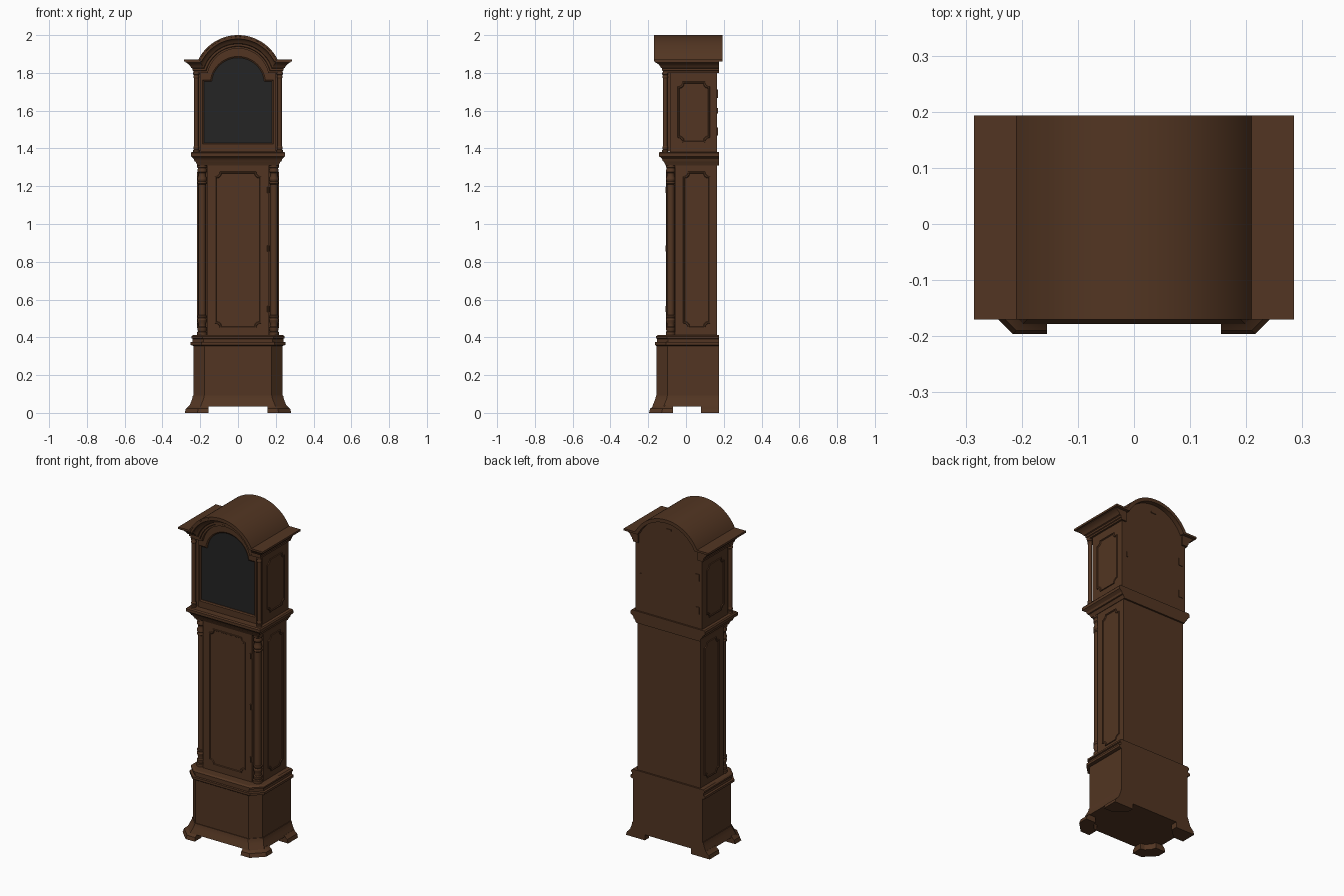
import bpy, bmesh, math

if "Cube" in bpy.data.objects:
    bpy.data.objects.remove(bpy.data.objects["Cube"])

def material(name, rgb):
    m = bpy.data.materials.new(name)
    m.diffuse_color = (*rgb, 1)
    m.use_nodes = True
    m.node_tree.nodes["Principled BSDF"].inputs["Base Color"].default_value = m.diffuse_color
    return m

WOOD = material("brown wood", (0.085, 0.036, 0.016))
GLASS = material("dark glass", (0.018, 0.018, 0.018))

def skin(name, rings, mat=WOOD):
    """Closed solid from a list of matching closed rings, capped at both ends."""
    bm = bmesh.new()
    rows = [[bm.verts.new(p) for p in r] for r in rings]
    n = len(rows[0])
    for a, b in zip(rows, rows[1:]):
        for i in range(n):
            j = (i + 1) % n
            bm.faces.new((a[i], a[j], b[j], b[i]))
    bm.faces.new(rows[0][::-1])
    bm.faces.new(rows[-1])
    bmesh.ops.recalc_face_normals(bm, faces=bm.faces)
    me = bpy.data.meshes.new(name)
    bm.to_mesh(me)
    bm.free()
    me.materials.append(mat)
    ob = bpy.data.objects.new(name, me)
    bpy.context.collection.objects.link(ob)
    bpy.ops.object.select_all(action='DESELECT')
    bpy.context.view_layer.objects.active = ob
    ob.select_set(True)
    bpy.ops.object.shade_smooth_by_angle(angle=math.radians(28))
    return ob

def box(name, x0, x1, y0, y1, z0, z1, mat=WOOD):
    return skin(name, [[(x0, y0, z), (x1, y0, z), (x1, y1, z), (x0, y1, z)] for z in (z0, z1)], mat)

def lathe(name, cx, cy, prof, n=24):
    return skin(name, [[(cx + r * math.cos(i * math.tau / n), cy + r * math.sin(i * math.tau / n), z)
                        for i in range(n)] for r, z in prof])

def tier(name, levels, c, yb):
    """Stacked outline with chamfered front corners; levels are (z, half width, front y)."""
    rings = []
    for z, w, f in levels:
        if c:
            pts = [(w, yb), (w, f + c), (w - c, f), (c - w, f), (-w, f + c), (-w, yb)]
        else:
            pts = [(w, yb), (w, f), (-w, f), (-w, yb)]
        rings.append([(x, y, z) for x, y in pts])
    return skin(name, rings)

def arc(r, z, cz, n=36):
    """Points of an arch from left to right, starting at height z."""
    a = math.asin((z - cz) / r)
    return [(r * math.cos(t), cz + r * math.sin(t))
            for t in (math.pi - a - (math.pi - 2 * a) * i / n for i in range(n + 1))]

def arch_shape(w, z0, zs, r, cz):
    return [(-w, z0), (-w, zs)] + arc(r, zs, cz) + [(w, zs), (w, z0)]

def at_y(pts, y):
    return [(x, y, z) for x, z in pts]

def notched(w, h, r, n=6):
    """Rectangle with scooped corners."""
    out = []
    for sx, sy, a0 in ((1, 1, 270), (-1, 1, 0), (-1, -1, 90), (1, -1, 180)):
        for i in range(n + 1):
            a = math.radians(a0 - 90 * i / n)
            out.append((sx * w + r * math.cos(a), sy * h + r * math.sin(a)))
    return out

def panel(name, w, h, place):
    rings = [notched(w - i, h - i, 0.026) for i in (0, 0.002, 0.007, 0.010)]
    skin(name, [[place(u, v, d) for u, v in r] for r, d in zip(rings, (-0.003, 0.005, 0.005, 0.001))])

# Plinth: flared skirt, box and cap moulding with chamfered corners
tier("plinth_skirt", [(0.034, 0.258, -0.178), (0.05, 0.252, -0.172), (0.065, 0.246, -0.166),
                      (0.08, 0.241, -0.161), (0.092, 0.239, -0.159)], 0.06, 0.175)
tier("plinth_box", [(0.08, 0.235, -0.155), (0.365, 0.235, -0.155)], 0.057, 0.175)
tier("plinth_cap", [(0.355, 0.238, -0.157), (0.36, 0.252, -0.163), (0.374, 0.252, -0.163), (0.376, 0.24, -0.153),
                    (0.392, 0.24, -0.153), (0.395, 0.247, -0.159), (0.405, 0.247, -0.159), (0.412, 0.238, -0.15)],
     0.058, 0.175)

# Bracket feet
for s, side in ((-1, "left"), (1, "right")):
    front, back = [], []
    for z, w in ((0, 0.282), (0.022, 0.276), (0.03, 0.266), (0.042, 0.256)):
        f, c = 0.086 - w, 0.066
        front.append([(s * x, y, z) for x, y in ((0.155, f), (w - c, f), (w, f + c), (w, -0.07),
                                                 (0.215, -0.07), (0.205, -0.10), (0.18, -0.125), (0.155, -0.13))])
        back.append([(s * x, y, z) for x, y in ((0.155, 0.175), (0.155, 0.135), (0.215, 0.08), (w, 0.08), (w, 0.175))])
    skin("front_foot_" + side, front)
    skin("back_foot_" + side, back)

# Waist with recessed front corners, and its panels
half = [(0.212, 0.165), (0.212, -0.058), (0.165, -0.058), (0.165, -0.102)]
outline = half + [(-x, y) for x, y in half[::-1]]
skin("waist_body", [[(x, y, z) for x, y in outline] for z in (0.40, 1.32)])
panel("waist_door_panel", 0.123, 0.415, lambda u, v, d: (u, -0.102 - d, 0.863 + v))
for s, side in ((-1, "left"), (1, "right")):
    panel("waist_panel_" + side, 0.072, 0.415, lambda u, v, d: (s * (0.212 + d), 0.056 + u, 0.863 + v))
    panel("hood_panel_" + side, 0.086, 0.162, lambda u, v, d: (s * (0.225 + d), 0.041 + u, 1.592 + v))

# Turned columns on waist and hood
half_prof = [(0.026, 0), (0.026, 0.018), (0.021, 0.022), (0.025, 0.032), (0.025, 0.042), (0.02, 0.048),
             (0.019, 0.06), (0.023, 0.072), (0.025, 0.082), (0.021, 0.092), (0.025, 0.098), (0.025, 0.104),
             (0.02, 0.108)]
waist_prof = [(r, 0.41 + h) for r, h in half_prof] + [(r, 1.318 - h) for r, h in half_prof[::-1]]
small = [(0.016, 0), (0.016, 0.012), (0.012, 0.015), (0.015, 0.022), (0.015, 0.028), (0.0115, 0.034)]
hood_prof = [(r, 1.38 + h) for r, h in small] + [(r, 1.803 - h) for r, h in small[::-1]]
for s, side in ((-1, "left"), (1, "right")):
    lathe("waist_column_" + side, s * 0.190, -0.081, waist_prof)
    lathe("hood_column_" + side, s * 0.221, -0.110, hood_prof, 16)

# Moulding between waist and hood
tier("waist_moulding", [(1.31, 0.215, -0.108), (1.322, 0.22, -0.113), (1.33, 0.224, -0.117), (1.332, 0.23, -0.122),
                        (1.345, 0.234, -0.127), (1.353, 0.243, -0.135), (1.358, 0.25, -0.144),
                        (1.375, 0.25, -0.144), (1.382, 0.244, -0.138)], 0, 0.175)

# Hood body, arched door frame and dark glass
CZ = 1.765
body = arch_shape(0.225, 1.375, 1.855, 0.218, CZ)
skin("hood_body", [at_y(body, -0.085), at_y(body, 0.165)])
outer = arch_shape(0.198, 1.385, 1.80, 0.168, CZ)
lip = arch_shape(0.187, 1.423, 1.762, 0.147, 1.74)
inner = arch_shape(0.180, 1.43, 1.755, 0.140, 1.74)
skin("hood_door_frame", [at_y(outer, -0.08), at_y(outer, -0.103), at_y(lip, -0.103),
                         at_y(inner, -0.098), at_y(inner, -0.090)])
skin("door_glass", [at_y(inner, -0.088), at_y(inner, -0.093)], GLASS)

# Arched cornice: one moulding profile (projection, height) swept along sides and arch
profile = [(-0.03, 0), (0.006, 0), (0.006, 0.01), (0.011, 0.013), (0.011, 0.024), (0.018, 0.027), (0.023, 0.036),
           (0.031, 0.046), (0.042, 0.053), (0.048, 0.056), (0.048, 0.060), (0.055, 0.063), (0.055, 0.071),
           (-0.03, 0.071)]
paths = []
for d, h in profile:
    w, f, z = 0.23 + d, -0.115 - d, 1.80 + h
    pts = [(x, f, zz) for x, zz in arc(0.164 + h, z, CZ)]
    paths.append([(-w, 0.175, z), (-w, f, z)] + pts + [(w, f, z), (w, 0.175, z)])
skin("hood_cornice", list(zip(*paths)))

# Roof shell following the cornice to the back
roof = [(-0.285, 1.860), (-0.285, 1.872)] + arc(0.235, 1.872, CZ) + [(0.285, 1.872), (0.285, 1.860)]
roof += arc(0.214, 1.860, CZ)[::-1]
skin("hood_roof", [at_y(roof, -0.169), at_y(roof, 0.193)])

# Hinges, key plate and back catch
for z in (0.55, 0.87, 1.18):
    lathe("waist_door_hinge", 0.160, -0.104, [(0.006, z - 0.015), (0.006, z + 0.015)], 10)
for z in (1.49, 1.69):
    box("back_hinge", -0.205, -0.18, 0.16, 0.169, z - 0.022, z + 0.022)
box("back_key_plate", 0.183, 0.193, 0.16, 0.169, 1.585, 1.615)
box("back_catch", -0.018, 0.018, 0.16, 0.169, 1.926, 1.934)
